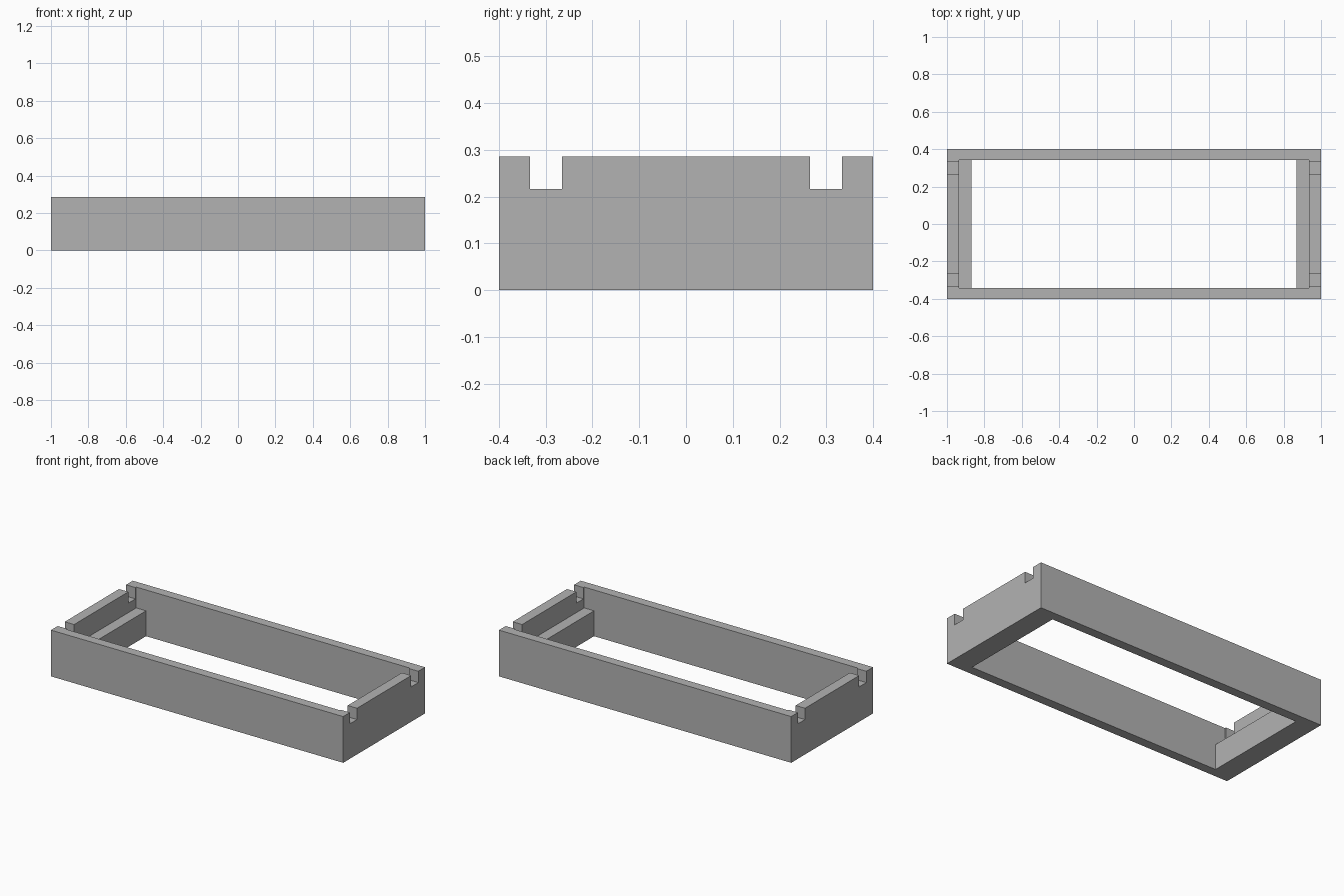
import bpy
from mathutils import Vector

default = bpy.data.objects.get("Cube")
if default:
    bpy.data.objects.remove(default, do_unlink=True)

# Overall sizes
LENGTH, WIDTH, HEIGHT = 2.0, 0.8, 0.286
INNER_Y = 0.342
WALL_X, LEDGE_X, LEDGE_Z = 0.936, 0.869, 0.157
NOTCH_IN, NOTCH_OUT, NOTCH_Z = 0.265, 0.334, 0.216
OVER = 0.1

grey = bpy.data.materials.new("plain grey")
grey.use_nodes = True
colour = (0.45, 0.45, 0.45, 1)
grey.diffuse_color = colour
grey.node_tree.nodes["Principled BSDF"].inputs["Base Color"].default_value = colour


def box(name, low, high):
    """Axis-aligned box between two corners."""
    low, high = Vector(low), Vector(high)
    bpy.ops.mesh.primitive_cube_add(size=1, location=(low + high) / 2)
    obj = bpy.context.object
    obj.name = name
    obj.scale = high - low
    bpy.ops.object.transform_apply(location=True, rotation=False, scale=True)
    return obj


def cut(target, low, high):
    """Subtract a box from the target and discard the cutter."""
    cutter = box("cutter", low, high)
    cutter.hide_render = True
    mod = target.modifiers.new("cut", "BOOLEAN")
    mod.operation = "DIFFERENCE"
    mod.solver = "EXACT"
    mod.object = cutter
    bpy.context.view_layer.objects.active = target
    bpy.ops.object.modifier_apply(modifier=mod.name)
    bpy.data.objects.remove(cutter, do_unlink=True)


# Solid block that becomes the rectangular frame
frame = box("tray_frame", (-LENGTH / 2, -WIDTH / 2, 0), (LENGTH / 2, WIDTH / 2, HEIGHT))

# Through opening between the end ledges
cut(frame, (-LEDGE_X, -INNER_Y, -OVER), (LEDGE_X, INNER_Y, HEIGHT + OVER))

# Wider upper pocket that leaves a ledge at each end
cut(frame, (-WALL_X, -INNER_Y, LEDGE_Z), (WALL_X, INNER_Y, HEIGHT + OVER))

# Pair of slots in the top of both end walls
for low_y, high_y in ((-NOTCH_OUT, -NOTCH_IN), (NOTCH_IN, NOTCH_OUT)):
    cut(frame, (-LENGTH / 2 - OVER, low_y, NOTCH_Z), (LENGTH / 2 + OVER, high_y, HEIGHT + OVER))

frame.data.materials.clear()
frame.data.materials.append(grey)
for face in frame.data.polygons:
    face.use_smooth = False
    face.material_index = 0
